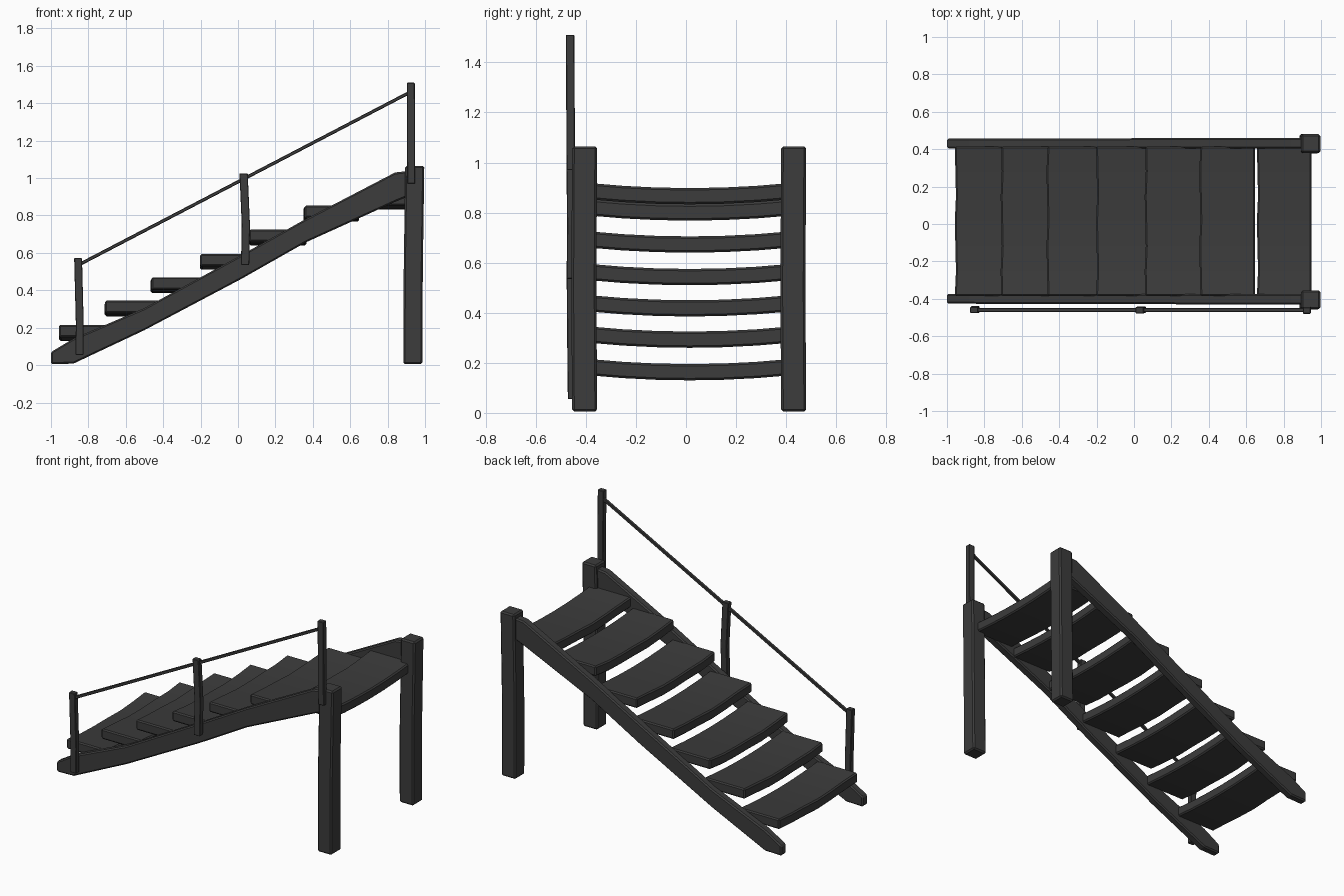
import bpy, bmesh

if "Cube" in bpy.data.objects:
    bpy.data.objects.remove(bpy.data.objects["Cube"])

wood = bpy.data.materials.new("dark_wood")
wood.diffuse_color = (0.045, 0.045, 0.045, 1)
wood.use_nodes = True
wood.node_tree.nodes["Principled BSDF"].inputs["Base Color"].default_value = wood.diffuse_color


def loft(name, rings, bevel=0.006):
    """Closed solid skinned through rings with equal point counts."""
    bm = bmesh.new()
    loops = [[bm.verts.new(p) for p in r] for r in rings]
    n = len(rings[0])
    for a, b in zip(loops, loops[1:]):
        for i in range(n):
            j = (i + 1) % n
            bm.faces.new((a[i], a[j], b[j], b[i]))
    bm.faces.new(loops[0])
    bm.faces.new(loops[-1])
    bmesh.ops.recalc_face_normals(bm, faces=bm.faces)
    me = bpy.data.meshes.new(name)
    bm.to_mesh(me)
    bm.free()
    ob = bpy.data.objects.new(name, me)
    bpy.context.collection.objects.link(ob)
    me.materials.append(wood)
    m = ob.modifiers.new("bevel", 'BEVEL')
    m.width = bevel
    m.segments = 1
    m.limit_method = 'ANGLE'
    return ob


def post(name, sections, sx, sy, bevel):
    """Slightly crooked upright: sections are (x, y, z) centres."""
    hx, hy = sx / 2, sy / 2
    return loft(name, [[(x - hx, y - hy, z), (x + hx, y - hy, z),
                        (x + hx, y + hy, z), (x - hx, y + hy, z)]
                       for x, y, z in sections], bevel)


# Stringers: (x, bottom z, top z) stations
stations = [(-1.0, 0.005, 0.07), (-0.88, 0.008, 0.142), (-0.5, 0.187, 0.305),
            (0.02, 0.462, 0.59), (0.36, 0.655, 0.78), (0.84, 0.873, 1.03),
            (0.93, 0.91, 1.04)]
for name, y, side in (("front_stringer", -0.40, -1), ("back_stringer", 0.43, 1)):
    rings = []
    for x, lo, hi in stations:
        out = y + side * (0.026 + 0.005 * (x + 1) / 2)
        inn = y - side * 0.026
        rings.append([(x, out, lo), (x, inn, lo), (x, inn, hi), (x, out, hi)])
    loft(name, rings, 0.008)

# Treads: (front x, back x, end top z), sagging in the middle
treads = [(-0.955, -0.67, 0.215), (-0.71, -0.42, 0.345), (-0.465, -0.17, 0.47),
          (-0.2, 0.095, 0.595), (0.06, 0.365, 0.725), (0.352, 0.648, 0.853),
          (0.66, 0.95, 0.918)]
for k, (x0, x1, top) in enumerate(treads):
    rings = []
    for i in range(7):
        t = i / 3 - 1
        y = 0.015 + 0.4 * t
        z = top - 0.02 * (1 - t * t)
        w = 0.003 * ((i * 2 + k) % 3 - 1)
        a = x0 + w
        rings.append([(a, y, z - 0.065), (x1, y, z - 0.065), (x1, y, z), (a, y, z)])
    loft(f"tread_{k + 1}", rings, 0.008)

# Support legs under the top step
for name, y in (("front_leg", -0.405), ("back_leg", 0.43)):
    post(name, [(0.935, y, 0.005), (0.937, y - 0.003, 0.5), (0.945, y, 1.065)],
         0.102, 0.1, 0.009)

# Handrail posts
post("lower_rail_post", [(-0.848, -0.455, 0.055), (-0.846, -0.457, 0.22),
                         (-0.855, -0.46, 0.572)], 0.042, 0.034, 0.003)
post("middle_rail_post", [(0.038, -0.46, 0.535), (0.042, -0.458, 0.75),
                          (0.03, -0.461, 1.025)], 0.044, 0.034, 0.003)
post("upper_rail_post", [(0.926, -0.46, 0.97), (0.924, -0.463, 1.51)],
     0.042, 0.034, 0.003)

# Handrail bar
h = 0.01
loft("handrail", [[(x, -0.46 - h, z - h), (x, -0.46 + h, z - h),
                   (x, -0.46 + h, z + h), (x, -0.46 - h, z + h)]
                  for x, z in ((-0.85, 0.537), (0.035, 0.998), (0.925, 1.462))], 0.003)
